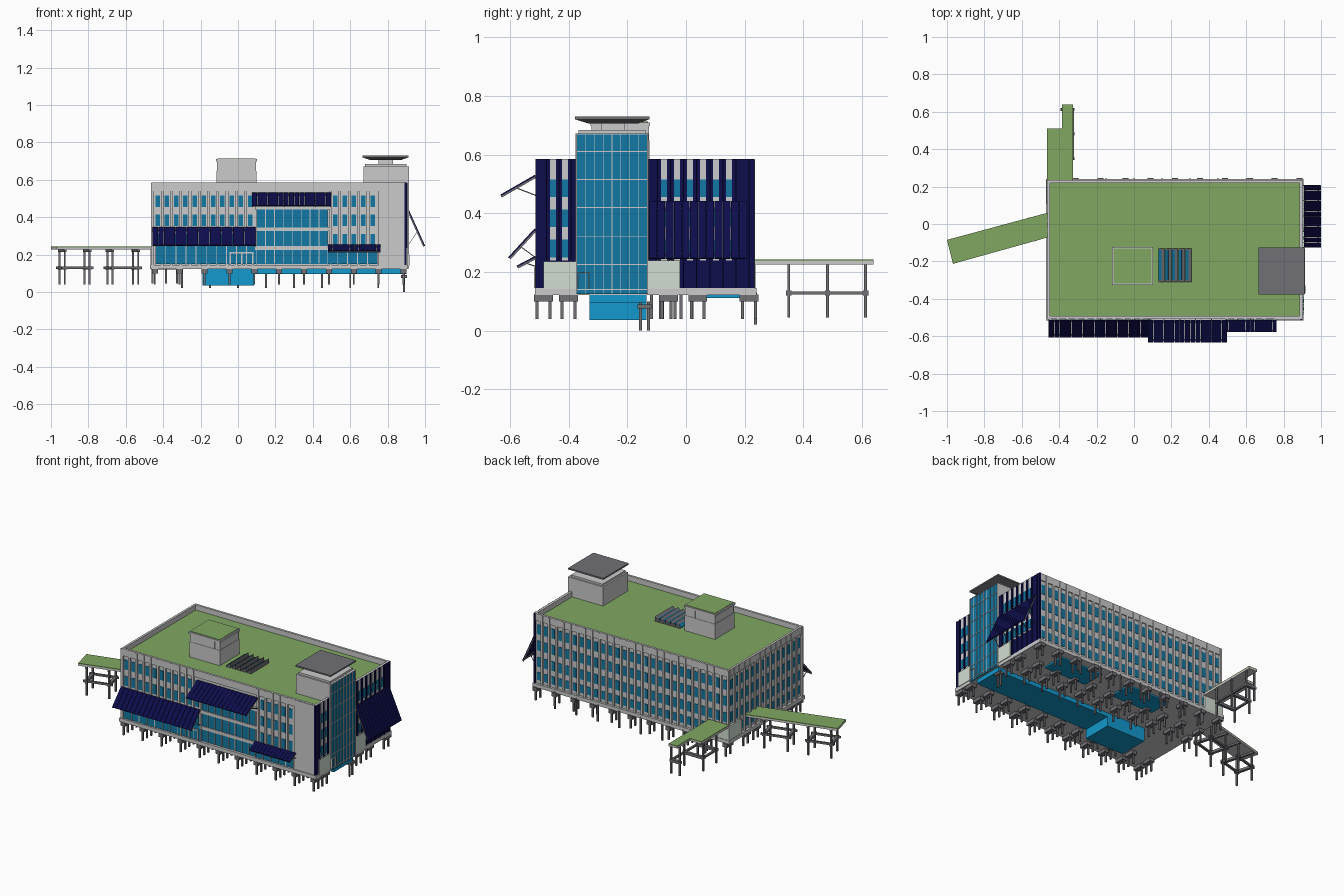
import bpy, bmesh
from mathutils import Vector


def material(name, rgb):
    m = bpy.data.materials.new(name)
    m.diffuse_color = (*rgb, 1)
    return m


GLASS = material("glass", (0.006, 0.19, 0.37))
BRIGHT = material("bright_glass", (0.006, 0.32, 0.62))
GREEN = material("green_roof", (0.22, 0.39, 0.12))
NAVY = material("solar_navy", (0.004, 0.004, 0.07))
PALE = material("pale_panel", (0.65, 0.73, 0.64))
DARK = material("dark_grey", (0.16, 0.16, 0.18))


def finish(name, bm, mat):
    bmesh.ops.recalc_face_normals(bm, faces=bm.faces)
    me = bpy.data.meshes.new(name)
    bm.to_mesh(me)
    bm.free()
    ob = bpy.data.objects.new(name, me)
    bpy.context.collection.objects.link(ob)
    if mat:
        me.materials.append(mat)
    return ob


def add_prism(bm, pts, vec):
    a = [bm.verts.new(Vector(p)) for p in pts]
    b = [bm.verts.new(Vector(p) + Vector(vec)) for p in pts]
    bm.faces.new(a)
    bm.faces.new(b[::-1])
    for i in range(len(a)):
        j = (i + 1) % len(a)
        bm.faces.new((a[i], a[j], b[j], b[i]))


def prisms(name, items, mat=None):
    bm = bmesh.new()
    for pts, vec in items:
        add_prism(bm, pts, vec)
    return finish(name, bm, mat)


def boxes(name, items, mat=None):
    # each box is (x0, x1, y0, y1, z0, z1)
    return prisms(name, [([(x0, y0, z0), (x1, y0, z0), (x1, y1, z0), (x0, y1, z0)],
                          (0, 0, z1 - z0)) for x0, x1, y0, y1, z0, z1 in items], mat)


def span(a, b, n):
    return [a + (b - a) * i / (n - 1) for i in range(n)]


def on_wall(side, a0, a1, out, z0, z1):
    # box lying on a wall, projecting "out" beyond the core
    return {"front": (a0, a1, -0.50 - out, -0.495, z0, z1),
            "back": (a0, a1, 0.22, 0.225 + out, z0, z1),
            "left": (-0.455 - out, -0.45, a0, a1, z0, z1),
            "right": (0.89, 0.895 + out, a0, a1, z0, z1)}[side]


# main block, slab, roof and parapet
boxes("main_block", [(-0.455, 0.895, -0.50, 0.225, 0.14, 0.545)])
boxes("floor_slab", [(-0.47, 0.905, -0.515, 0.24, 0.122, 0.145)])
boxes("planted_roof", [(-0.45, 0.89, -0.495, 0.22, 0.545, 0.552)], GREEN)
boxes("parapet", [(-0.46, 0.9, -0.507, -0.493, 0.54, 0.585), (-0.46, 0.9, 0.218, 0.232, 0.54, 0.585),
                  (-0.462, -0.448, -0.493, 0.218, 0.54, 0.585), (0.886, 0.9, -0.493, 0.218, 0.54, 0.585)])

# window grids with fins between
ROWS = [(0.455, 0.515), (0.353, 0.413), (0.25, 0.31)]
GROUND = [(0.165, 0.215)]


def facade(side, a, b, n, rows, w=0.024):
    step = (b - a) / n
    mids = [a + step * (i + 0.5) for i in range(n)]
    boxes(side + "_windows", [on_wall(side, m - w / 2, m + w / 2, 0.003, z0, z1)
                              for m in mids for z0, z1 in rows], GLASS)
    boxes(side + "_fins", [on_wall(side, m - step / 2 - 0.007, m - step / 2 + 0.007, 0.01, 0.145, 0.583)
                           for m in mids])


facade("front", -0.455, 0.09, 11, ROWS)
facade("front", 0.495, 0.745, 5, ROWS)
facade("back", -0.455, 0.895, 27, ROWS + GROUND)
facade("left", -0.50, 0.225, 14, ROWS + GROUND)

# front curtain walls
boxes("front_glazing", [on_wall("front", 0.1, 0.48, 0.006, 0.15, 0.44),
                        on_wall("front", -0.44, 0.1, 0.011, 0.15, 0.245),
                        on_wall("front", 0.48, 0.745, 0.011, 0.15, 0.222)], GLASS)
boxes("front_spandrels", [on_wall("front", 0.09, 0.49, 0.012, z, z + 0.02) for z in (0.225, 0.325, 0.44)]
      + [on_wall("front", x - 0.002, x + 0.002, 0.012, 0.15, 0.44) for x in span(0.1, 0.48, 9)]
      + [on_wall("front", x - 0.002, x + 0.002, 0.014, 0.147, 0.245) for x in span(-0.44, 0.1, 11)]
      + [on_wall("front", x - 0.002, x + 0.002, 0.014, 0.147, 0.222) for x in span(0.48, 0.745, 6)])
boxes("front_door_frame", [on_wall("front", x, x + 0.008, 0.017, 0.145, 0.215) for x in (-0.045, 0.016, 0.075)]
      + [on_wall("front", -0.045, 0.083, 0.017, 0.207, 0.215)])
boxes("front_corner", [on_wall("front", 0.75, 0.90, 0.01, 0.145, 0.583)])

# right side: navy cladding with window strips
boxes("right_cladding", [on_wall("right", -0.512, -0.375, 0.006, 0.145, 0.585),
                         on_wall("right", -0.13, 0.234, 0.006, 0.145, 0.585)], NAVY)
wide = [-0.075 + 0.0444 * i for i in range(6)]
narrow = [-0.453, -0.412]
boxes("right_strips", [on_wall("right", y - 0.01, y + 0.01, 0.008, 0.24, 0.585) for y in wide + narrow])
boxes("right_windows", [on_wall("right", y - 0.01, y + 0.01, 0.01, z0, z1)
                        for y in wide + narrow for z0, z1 in ROWS], GLASS)
boxes("right_fins", [on_wall("right", y - 0.002, y + 0.002, 0.012, 0.145, 0.583)
                     for y in [-0.097 + 0.0444 * i for i in range(8)] + [-0.475, -0.433, -0.392]], NAVY)
boxes("pale_wall_panels", [on_wall("right", -0.485, -0.375, 0.014, 0.142, 0.235),
                           on_wall("right", -0.13, -0.02, 0.014, 0.142, 0.24),
                           on_wall("left", 0.11, 0.236, 0.012, 0.142, 0.235),
                           on_wall("back", -0.466, -0.33, 0.012, 0.142, 0.235)], PALE)

# stair tower with glass face and canopy
boxes("stair_tower", [(0.67, 0.905, -0.376, -0.128, 0.54, 0.672), (0.68, 0.9, -0.366, -0.138, 0.672, 0.684),
                      (0.89, 0.908, -0.376, -0.128, 0.13, 0.672)])
boxes("stair_glass", [(0.90, 0.912, -0.373, -0.131, 0.125, 0.668)], GLASS)
boxes("stair_mullions", [(0.90, 0.915, y - 0.0012, y + 0.0012, 0.125, 0.67) for y in span(-0.373, -0.131, 9)]
      + [(0.90, 0.915, -0.374, -0.13, z - 0.0015, z + 0.0015) for z in (0.14, 0.225, 0.32, 0.42, 0.515, 0.61, 0.67)])
boxes("stair_door_frame", [(0.90, 0.918, y, y + 0.004, 0.14, 0.2) for y in (-0.37, -0.332)]
      + [(0.90, 0.918, -0.37, -0.328, 0.196, 0.2)])
boxes("canopy_neck", [(0.75, 0.83, -0.29, -0.21, 0.68, 0.708)])
bm = bmesh.new()
low = [bm.verts.new((x, y, 0.705)) for x, y in ((0.71, -0.33), (0.87, -0.33), (0.87, -0.165), (0.71, -0.165))]
top = [bm.verts.new((x, y, 0.72)) for x, y in ((0.665, -0.378), (0.912, -0.378), (0.912, -0.125), (0.665, -0.125))]
bm.faces.new(low)
for i in range(4):
    bm.faces.new((low[i], low[(i + 1) % 4], top[(i + 1) % 4], top[i]))
bm.faces.new(top)
finish("canopy_underside", bm, DARK)
boxes("canopy_plate", [(0.665, 0.912, -0.378, -0.125, 0.72, 0.729)], DARK)

# roof penthouse
boxes("penthouse", [(-0.115, 0.098, -0.322, -0.125, 0.55, 0.648), (-0.118, 0.101, -0.325, -0.122, 0.698, 0.71)])
boxes("penthouse_glass", [(-0.11, 0.094, -0.318, -0.129, 0.648, 0.698)], BRIGHT)
boxes("penthouse_mullions", [(x - 0.002, x + 0.002, -0.321, -0.126, 0.648, 0.698) for x in span(-0.11, 0.094, 7)]
      + [(-0.113, 0.097, y - 0.002, y + 0.002, 0.648, 0.698) for y in span(-0.318, -0.129, 6)])
boxes("penthouse_roof", [(-0.11, 0.093, -0.317, -0.13, 0.709, 0.713)], GREEN)

# sawtooth skylights
teeth = [0.13 + 0.036 * i for i in range(5)]
prisms("skylights", [([(x, -0.31, 0.55), (x + 0.034, -0.31, 0.55), (x + 0.034, -0.31, 0.582)], (0, 0.18, 0))
                     for x in teeth], DARK)
prisms("skylight_glass", [([(x + 0.002, -0.30, 0.554), (x + 0.018, -0.30, 0.569), (x + 0.017, -0.30, 0.572),
                            (x + 0.001, -0.30, 0.556)], (0, 0.16, 0)) for x in teeth], GLASS)


def solar(name, a, b, drop, n):
    # sloping solar canopy: strips from upper edge a-b down along drop, with rails and struts
    a, b, drop = Vector(a), Vector(b), Vector(drop)
    e = (b - a) / n
    nrm = e.cross(drop).normalized()
    if nrm.z < 0:
        nrm = -nrm
    cells = []
    for i in range(n):
        p, q = a + e * (i + 0.03), a + e * (i + 0.97)
        cells.append(([p, q, q + drop, p + drop], nrm * 0.005))
    prisms(name, cells, NAVY)
    u = e.normalized() * 0.004
    rails = []
    for f in (0.1, 0.9):
        p, q, w = a + drop * f, b + drop * f, drop.normalized() * 0.006
        rails.append(([p, q, q + w, p + w], nrm * -0.006))
    for i in range(0, n + 1, 3):
        p = a + e * i
        p = p - u if i == n else p
        rails.append(([p, p + u, p + u + drop, p + drop], nrm * -0.006))
        foot = p + Vector((0, 0, drop.z))
        lift = Vector((0, 0, 0.004))
        tip = p + drop * 0.6
        rails.append(([foot, tip, tip + lift, foot + lift], u))
    prisms(name + "_frame", rails, DARK)


solar("lower_left_solar", (-0.458, -0.512, 0.345), (0.095, -0.512, 0.345), (0, -0.09, -0.098), 18)
solar("middle_solar", (0.075, -0.512, 0.527), (0.497, -0.512, 0.527), (0, -0.118, -0.068), 15)
solar("lower_right_solar", (0.48, -0.512, 0.25), (0.763, -0.512, 0.25), (0, -0.063, -0.033), 12)
solar("right_solar", (0.908, -0.126, 0.44), (0.908, 0.208, 0.44), (0.088, 0, -0.195), 12)

# hanging glazed volumes under the slab
boxes("under_lobby", [(-0.19, 0.085, -0.328, -0.135, 0.036, 0.124)], BRIGHT)
boxes("under_strip", [(0.085, 0.9, -0.328, -0.135, 0.096, 0.124), (-0.1, 0.2, 0.04, 0.19, 0.112, 0.124),
                      (0.4, 0.7, 0.04, 0.19, 0.112, 0.124)], BRIGHT)

# pile bents: cap with two posts
caps, posts = [], []
for y in (-0.485, -0.40, -0.06, 0.04, 0.215):
    for x in span(-0.445, 0.885, 11):
        caps.append((x - 0.016, x + 0.016, y - 0.032, y + 0.032, 0.1, 0.124))
        posts += [(x - 0.005, x + 0.005, y + d - 0.005, y + d + 0.005, 0.04, 0.102) for d in (-0.022, 0.022)]
caps.append((0.872, 0.904, -0.165, -0.117, 0.076, 0.09))
posts += [(0.883, 0.893, y - 0.005, y + 0.005, 0.0, 0.1) for y in (-0.155, -0.127)]
posts += [(x - 0.005, x + 0.005, 0.232, 0.242, 0.022, 0.13) for x in span(-0.3, 0.75, 8)]
boxes("pile_caps", caps, DARK)
boxes("piles", posts, DARK)

# left walkway
deck = [(-1.0, -0.085), (-0.968, -0.213), (-0.455, -0.07), (-0.455, 0.062)]
prisms("left_walkway", [([(x, y, 0.226) for x, y in deck], (0, 0, 0.011))])
prisms("left_walkway_planting", [([(x, y, 0.237) for x, y in deck], (0, 0, 0.005))], GREEN)
side, fwd = Vector((-0.26, 0.965, 0)), Vector((0.965, 0.26, 0))
beams, legs = [], []


def beam(p, q, w, z0, z1):
    beams.append(([(r.x, r.y, z0) for r in (p - w, q - w, q + w, p + w)], (0, 0, z1 - z0)))


mids = [Vector((x, -0.15 + (x + 0.985) * 0.276, 0)) for x in (-0.94, -0.807, -0.685, -0.547)]
for c in mids:
    beam(c - side * 0.065, c + side * 0.065, fwd * 0.009, 0.121, 0.137)
    beam(c - side * 0.065, c + side * 0.065, fwd * 0.006, 0.215, 0.227)
    for s in (-0.052, 0.052):
        p = c + side * s
        legs.append((p.x - 0.005, p.x + 0.005, p.y - 0.005, p.y + 0.005, 0.04, 0.227))
for c, d in ((mids[0], mids[1]), (mids[2], mids[3])):
    for s in (-0.052, 0.052):
        beam(c + side * s - fwd * 0.02, d + side * s + fwd * 0.02, side * 0.006, 0.124, 0.136)
prisms("left_walkway_beams", beams, DARK)
boxes("left_walkway_posts", legs, DARK)

# back walkway with narrower end
plan = [(-0.465, -0.325, 0.235, 0.51), (-0.385, -0.325, 0.51, 0.638)]
boxes("back_walkway", [(*p, 0.226, 0.237) for p in plan])
boxes("back_walkway_planting", [(*p, 0.237, 0.242) for p in plan], GREEN)
stations = [(0.35, -0.458), (0.482, -0.458), (0.612, -0.385)]
boxes("back_walkway_posts", [(x - 0.005, x + 0.005, y - 0.005, y + 0.005, 0.045, 0.227)
                             for y, x0 in stations for x in (x0, -0.326)], DARK)
boxes("back_walkway_beams", [(x0 - 0.008, -0.318, y - 0.009, y + 0.009, 0.12, 0.137) for y, x0 in stations]
      + [(-0.332, -0.32, 0.345, 0.62, 0.123, 0.134), (-0.464, -0.452, 0.345, 0.49, 0.123, 0.134)], DARK)
